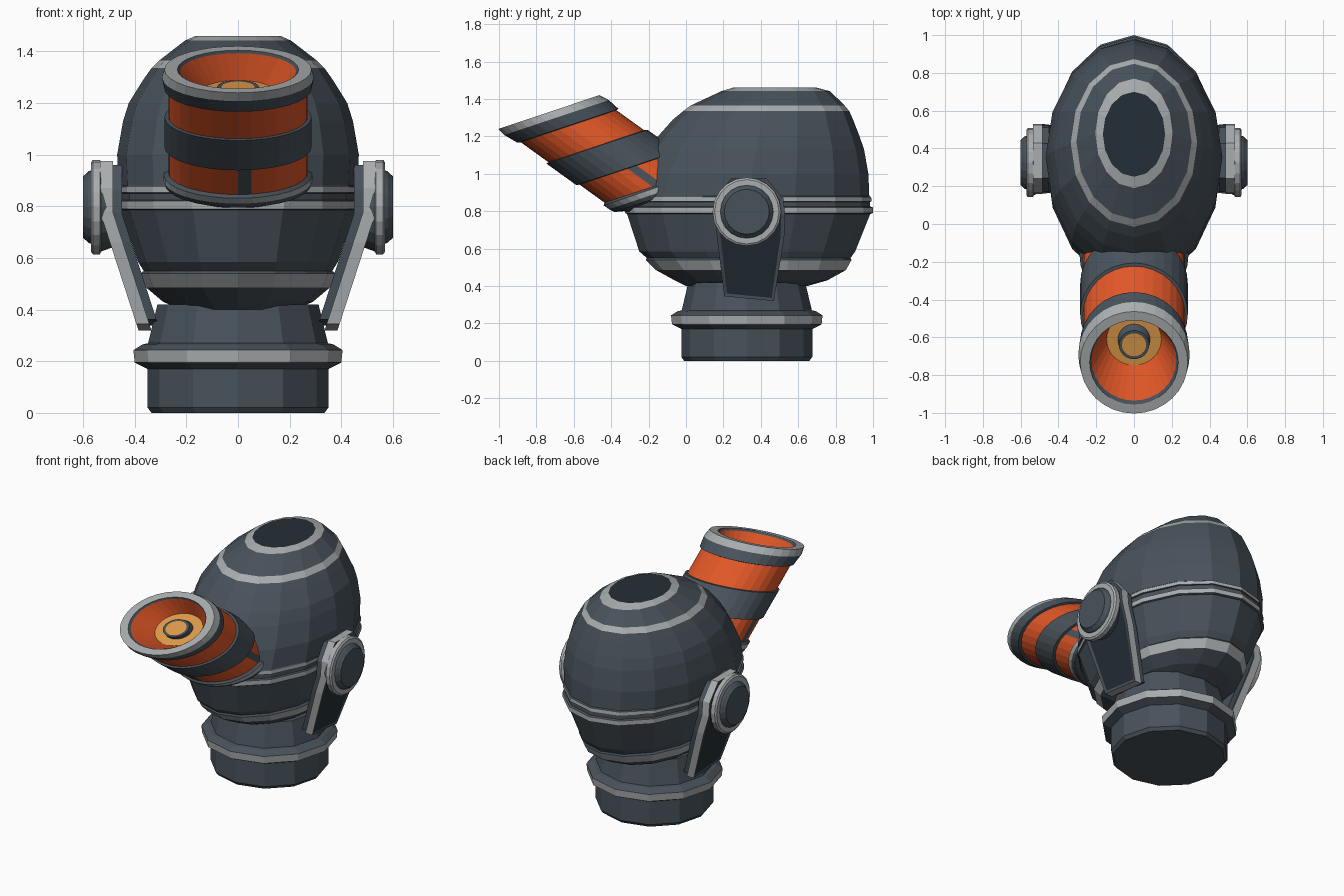
import bpy, bmesh
from math import sin, cos, pi
from mathutils import Vector

cube = bpy.data.objects.get("Cube")
if cube:
    bpy.data.objects.remove(cube)


def material(name, color):
    m = bpy.data.materials.new(name)
    m.use_nodes = True
    m.diffuse_color = (*color, 1)
    bsdf = m.node_tree.nodes["Principled BSDF"]
    bsdf.inputs["Base Color"].default_value = (*color, 1)
    bsdf.inputs["Roughness"].default_value = 0.7
    return m


SLATE, LIGHT, ORANGE, AMBER, NAVY = range(5)
MATS = [material("slate", (.065, .085, .105)), material("light grey", (.40, .42, .43)),
        material("orange", (.75, .095, .02)), material("amber", (.75, .33, .07)),
        material("dark navy", (.018, .028, .038))]


def finish(name, bm):
    bmesh.ops.recalc_face_normals(bm, faces=bm.faces)
    me = bpy.data.meshes.new(name)
    bm.to_mesh(me)
    bm.free()
    for m in MATS:
        me.materials.append(m)
    ob = bpy.data.objects.new(name, me)
    bpy.context.collection.objects.link(ob)
    return ob


def loft(name, rings, mats, start, end, rule=None):
    """Skin rings of points; mats[i] colours the strip that ends at ring i."""
    bm = bmesh.new()
    loops = [[bm.verts.new(p) for p in ring] for ring in rings]
    n = len(loops[0])
    for i in range(1, len(loops)):
        a, b = loops[i - 1], loops[i]
        for j in range(n):
            k = (j + 1) % n
            f = bm.faces.new((a[j], a[k], b[k], b[j]))
            f.material_index = rule(i, j, mats[i]) if rule else mats[i]
    bm.faces.new(loops[0]).material_index = start
    bm.faces.new(loops[-1]).material_index = end
    return finish(name, bm)


def ring(n, centre, u, v):
    """Ellipse of n points with half axes u and v."""
    return [Vector(centre) + Vector(u) * cos(2 * pi * j / n) + Vector(v) * sin(2 * pi * j / n)
            for j in range(n)]


# Helmet shell: height, half width, front y, back y, colour
shell = [(.40, .22, .0, .65, SLATE), (.43, .29, -.06, .755, SLATE),
         (.485, .355, -.16, .855, SLATE), (.54, .378, -.215, .885, LIGHT),
         (.55, .365, -.21, .88, SLATE), (.585, .387, -.25, .905, SLATE),
         (.785, .455, -.315, .985, SLATE), (.79, .464, -.325, 1, SLATE),
         (.82, .464, -.325, 1, LIGHT), (.825, .456, -.31, .985, SLATE),
         (.85, .456, -.31, .985, SLATE), (.853, .466, -.318, .992, SLATE),
         (.875, .466, -.315, .99, LIGHT), (.88, .462, -.31, .98, SLATE),
         (1, .468, -.27, .975, SLATE), (1.13, .445, -.2, .952, SLATE),
         (1.2, .423, -.15, .928, SLATE), (1.29, .367, -.07, .893, SLATE),
         (1.335, .335, -.015, .873, SLATE), (1.365, .305, .025, .848, LIGHT),
         (1.442, .205, .19, .77, SLATE), (1.46, .165, .25, .70, LIGHT)]
loft("helmet_shell",
     [ring(16, (0, (a + b) / 2, z), (w, 0, 0), (0, (b - a) / 2, 0)) for z, w, a, b, m in shell],
     [s[-1] for s in shell], SLATE, NAVY)

# Neck and collar: height, radius, colour
neck = [(0, .335, SLATE), (.02, .35, SLATE), (.17, .35, SLATE), (.195, .40, SLATE),
        (.243, .405, LIGHT), (.265, .37, SLATE), (.27, .348, SLATE), (.42, .312, SLATE)]
loft("neck_collar",
     [ring(12, (0, .325, z), (r, 0, 0), (0, r, 0)) for z, r, m in neck],
     [s[-1] for s in neck], SLATE, SLATE)

# Slanted viewing tube: position along the axis, radius, colour
BASE, TIP = Vector((0, -.15, .91)), Vector((0, -.733, 1.33))
TILT = Vector((0, .948, .317))
tube = [(-.3, .2, SLATE), (-.08, .24, SLATE), (-.06, .282, SLATE), (-.02, .288, SLATE),
        (.03, .288, LIGHT), (.05, .27, SLATE), (.28, .27, ORANGE), (.285, .285, SLATE),
        (.56, .285, SLATE), (.565, .27, SLATE), (.82, .27, ORANGE), (.825, .285, SLATE),
        (.93, .295, SLATE), (1, .285, LIGHT), (1, .235, LIGHT), (.98, .225, SLATE),
        (.79, .145, ORANGE), (.79, .085, AMBER), (.84, .08, SLATE), (.84, .064, SLATE)]


def tube_rule(i, j, m):
    # four dark tabs cross the lower orange stripe
    return SLATE if i == 6 and j % 8 == 0 else m


loft("viewing_tube",
     [ring(32, BASE.lerp(TIP, s), (r, 0, 0), TILT * r) for s, r, m in tube],
     [s[-1] for s in tube], SLATE, AMBER, tube_rule)

# Side straps and round hubs
OUTLINE = [(.24, .975), (.43, .975), (.52, .87), (.53, .78), (.525, .66), (.47, .32),
           (.205, .345), (.165, .66), (.16, .78), (.165, .87)]
KNEE = .78


def strap_x(z):
    return .535 - max(0, KNEE - z) * .325


def strap(name, side, outer, inner, scale, rim):
    bm = bmesh.new()
    pts = [(.335 + (y - .335) * scale, .68 + (z - .68) * scale) for y, z in OUTLINE]
    knee = pts[3][1]
    layers = [[bm.verts.new((side * (strap_x(z + KNEE - knee) - d), y, z)) for y, z in pts]
              for d in (outer, inner)]
    n = len(pts)
    for j in range(n):
        k = (j + 1) % n
        f = bm.faces.new((layers[0][j], layers[0][k], layers[1][k], layers[1][j]))
        f.material_index = rim
    for layer in layers:
        faces = [bm.faces.new(layer[3:9]), bm.faces.new(layer[8:] + layer[:4])]
        if layer is layers[0]:
            outside = faces
    bmesh.ops.recalc_face_normals(bm, faces=bm.faces)
    bmesh.ops.inset_region(bm, faces=outside, thickness=.02, depth=-.004)
    for f in outside:
        f.material_index = NAVY
    finish(name, bm)


hub = [(.47, .15, SLATE), (.53, .172, SLATE), (.535, .183, LIGHT), (.562, .183, LIGHT),
       (.57, .172, LIGHT), (.57, .142, LIGHT), (.58, .138, SLATE), (.59, .128, SLATE),
       (.60, .12, SLATE)]
for side, label in ((1, "left"), (-1, "right")):
    strap(label + "_strap", side, 0, .05, 1, LIGHT)
    strap(label + "_strap_lining", side, .04, .085, .95, SLATE)
    loft(label + "_hub",
         [ring(20, (side * x, .325, .797), (0, r, 0), (0, 0, r)) for x, r, m in hub],
         [s[-1] for s in hub], SLATE, SLATE)
